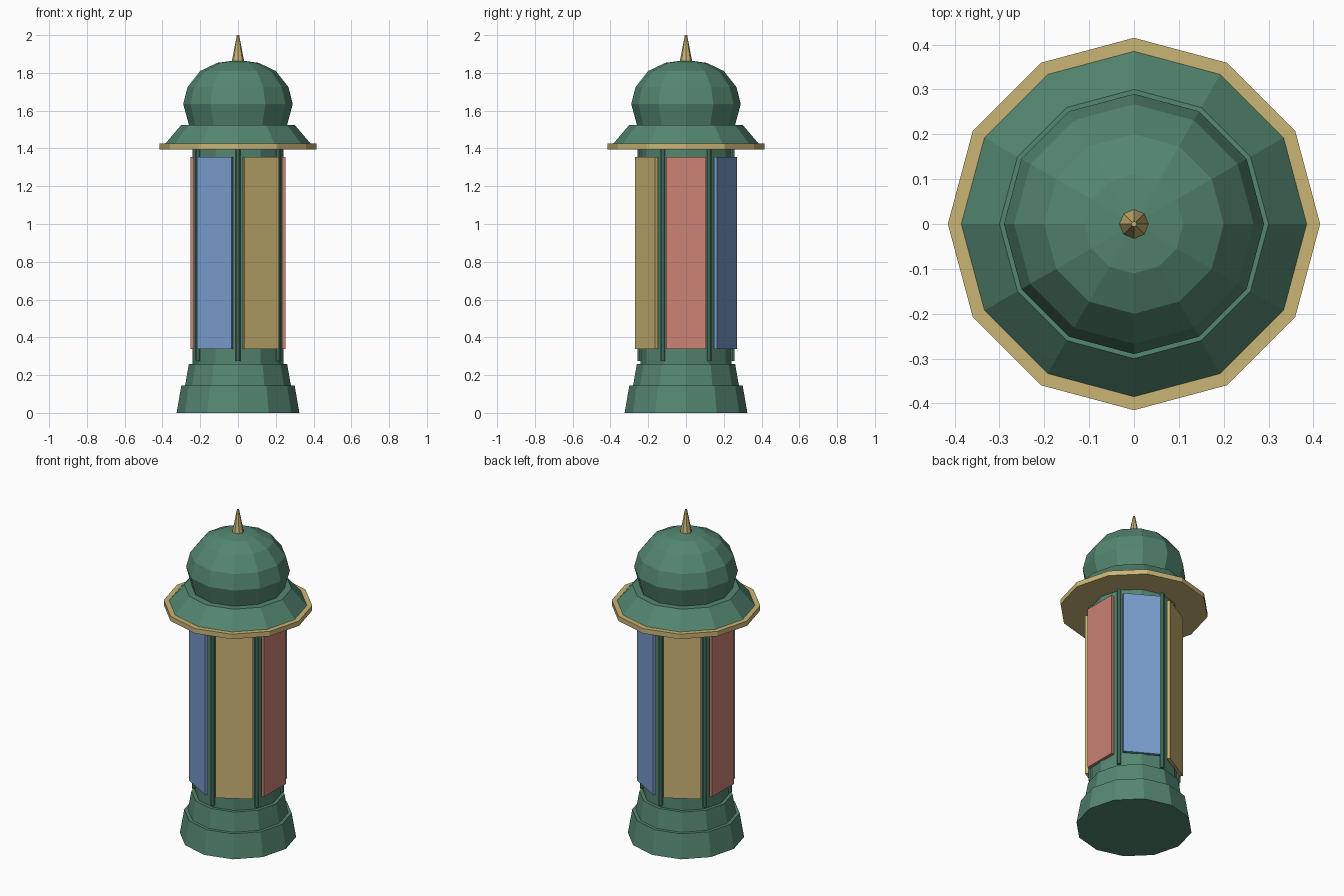
import bpy, bmesh
from math import cos, sin, pi, radians
from mathutils import Matrix

cube = bpy.data.objects.get("Cube")
if cube:
    bpy.data.objects.remove(cube)


def material(name, rgb):
    """Flat colour given in 0-255 display values, stored as linear."""
    lin = [((c / 255 + 0.055) / 1.055) ** 2.4 for c in rgb]
    m = bpy.data.materials.new(name)
    m.use_nodes = True
    m.diffuse_color = (*lin, 1)
    bsdf = next(n for n in m.node_tree.nodes if n.type == 'BSDF_PRINCIPLED')
    bsdf.inputs["Base Color"].default_value = (*lin, 1)
    return m


GREEN = material("painted green", (84, 134, 113))
GOLD = material("gold", (203, 181, 117))
BLUE = material("poster blue", (121, 157, 204))
RED = material("poster red", (204, 130, 117))


def add_object(name, bm, mat):
    bmesh.ops.recalc_face_normals(bm, faces=bm.faces)
    mesh = bpy.data.meshes.new(name)
    bm.to_mesh(mesh)
    bm.free()
    mesh.materials.append(mat)
    obj = bpy.data.objects.new(name, mesh)
    bpy.context.collection.objects.link(obj)
    return obj


def lathe(name, profile, mat, sides=12, centre=(0, 0)):
    """Closed faceted solid from (radius, height) pairs."""
    bm = bmesh.new()
    rings = [[bm.verts.new((centre[0] + r * cos(2 * pi * i / sides),
                            centre[1] + r * sin(2 * pi * i / sides), z))
              for i in range(sides)] for r, z in profile]
    for low, high in zip(rings, rings[1:]):
        for i in range(sides):
            j = (i + 1) % sides
            bm.faces.new((low[i], low[j], high[j], high[i]))
    bm.faces.new(rings[0][::-1])
    bm.faces.new(rings[-1])
    return add_object(name, bm, mat)


# Stepped base and drum
lathe("base_lower", [(0.325, 0), (0.30, 0.145)], GREEN)
lathe("base_upper", [(0.28, 0.145), (0.26, 0.26)], GREEN)
lathe("drum", [(0.24, 0.26), (0.24, 1.40)], GREEN)

# Brim, sloping roof, dome and spike
lathe("brim", [(0.415, 1.395), (0.415, 1.425)], GOLD)
lathe("roof_skirt", [(0.385, 1.425), (0.30, 1.525)], GREEN)
lathe("dome", [(0.26, 1.525), (0.29, 1.635), (0.267, 1.725),
               (0.20, 1.81), (0.11, 1.853), (0.03, 1.864)], GREEN)
lathe("finial", [(0.034, 1.855), (0.006, 2.0)], GOLD, sides=8)

# Flat posters around the drum, with a rod in each gap
for k in range(6):
    bm = bmesh.new()
    bmesh.ops.create_cube(bm, size=1)
    place = (Matrix.Rotation(radians(60 * k), 4, 'Z')
             @ Matrix.Translation((0.242, 0, 0.847))
             @ Matrix.Diagonal((0.019, 0.21, 1.016, 1)))
    bmesh.ops.transform(bm, matrix=place, verts=bm.verts)
    add_object(f"poster_{k + 1}", bm, (RED, BLUE, GOLD)[k % 3])

    a = radians(60 * k + 30)
    lathe(f"rod_{k + 1}", [(0.012, 0.275), (0.012, 1.40)], GREEN, sides=8,
          centre=(0.245 * cos(a), 0.245 * sin(a)))
